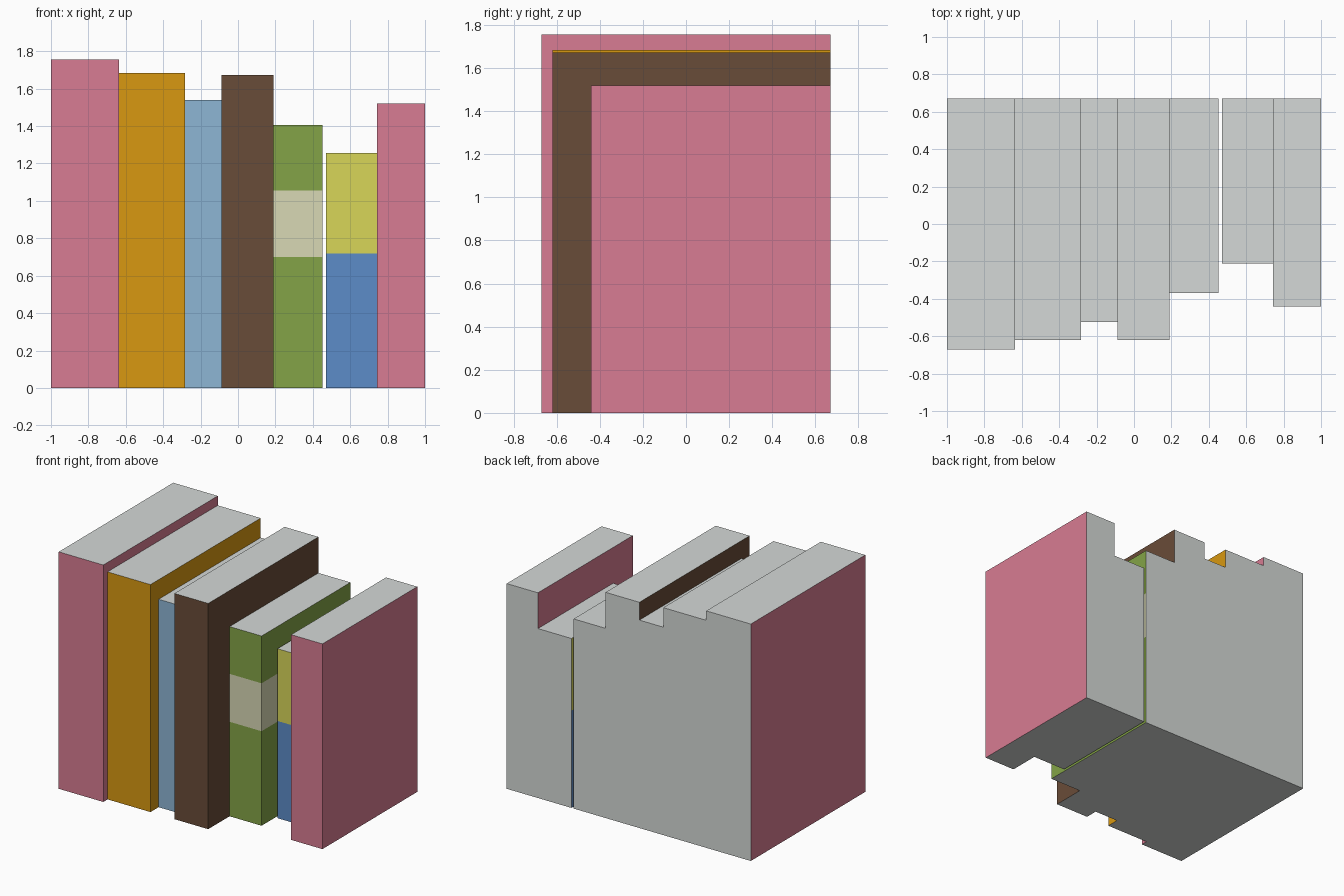
import bpy, bmesh
from mathutils import Vector

if "Cube" in bpy.data.objects:
    bpy.data.objects.remove(bpy.data.objects["Cube"])

BACK = 0.67  # all books share one flush back plane


def make_material(name, rgb):
    lin = []
    for c in rgb:
        c /= 255
        lin.append(c / 12.92 if c <= 0.04045 else ((c + 0.055) / 1.055) ** 2.4)
    m = bpy.data.materials.new(name)
    m.diffuse_color = (*lin, 1)
    m.use_nodes = True
    m.node_tree.nodes["Principled BSDF"].inputs["Base Color"].default_value = m.diffuse_color
    return m


MATS = {name: make_material(name, rgb) for name, rgb in {
    "page_grey": (213, 217, 215),
    "pink": (216, 124, 147),
    "orange": (216, 152, 17),
    "light_blue": (141, 182, 213),
    "brown": (105, 76, 56),
    "green": (132, 164, 71),
    "cream": (216, 216, 181),
    "yellow": (216, 214, 89),
    "blue": (92, 140, 200),
}.items()}


def book(name, x0, x1, front, height, bands):
    """Box with page-grey top, bottom and back; bands = [(colour, upper z), ...]."""
    bm = bmesh.new()
    bmesh.ops.create_cube(bm, size=1)
    size = Vector((x1 - x0, BACK - front, height))
    centre = Vector(((x0 + x1) / 2, (BACK + front) / 2, height / 2))
    for v in bm.verts:
        v.co = v.co * size + centre
    # cut the cover where its colour changes
    for _, z in bands[:-1]:
        bmesh.ops.bisect_plane(bm, geom=bm.verts[:] + bm.edges[:] + bm.faces[:],
                               plane_co=(0, 0, z), plane_no=(0, 0, 1))
    bm.normal_update()

    me = bpy.data.meshes.new(name)
    colours = ["page_grey"] + list(dict.fromkeys(c for c, _ in bands))
    for c in colours:
        me.materials.append(MATS[c])
    # pages face up, down and back; the cover wraps spine and sides
    for f in bm.faces:
        if abs(f.normal.z) > 0.5 or f.normal.y > 0.5:
            f.material_index = 0
        else:
            z = f.calc_center_median().z
            f.material_index = colours.index(next(c for c, top in bands if z < top))
    bm.to_mesh(me)
    bm.free()
    bpy.context.collection.objects.link(bpy.data.objects.new(name, me))


# row of books, left to right
book("pink_book_tall", -1.0, -0.635, -0.67, 1.755, [("pink", 9)])
book("orange_book", -0.635, -0.283, -0.62, 1.685, [("orange", 9)])
book("light_blue_book", -0.283, -0.087, -0.525, 1.54, [("light_blue", 9)])
book("brown_book", -0.087, 0.19, -0.62, 1.672, [("brown", 9)])
book("green_banded_book", 0.19, 0.452, -0.37, 1.405,
     [("green", 0.70), ("cream", 1.055), ("green", 9)])
book("yellow_blue_book", 0.47, 0.744, -0.21, 1.255, [("blue", 0.72), ("yellow", 9)])
book("pink_book_short", 0.744, 1.0, -0.44, 1.52, [("pink", 9)])
